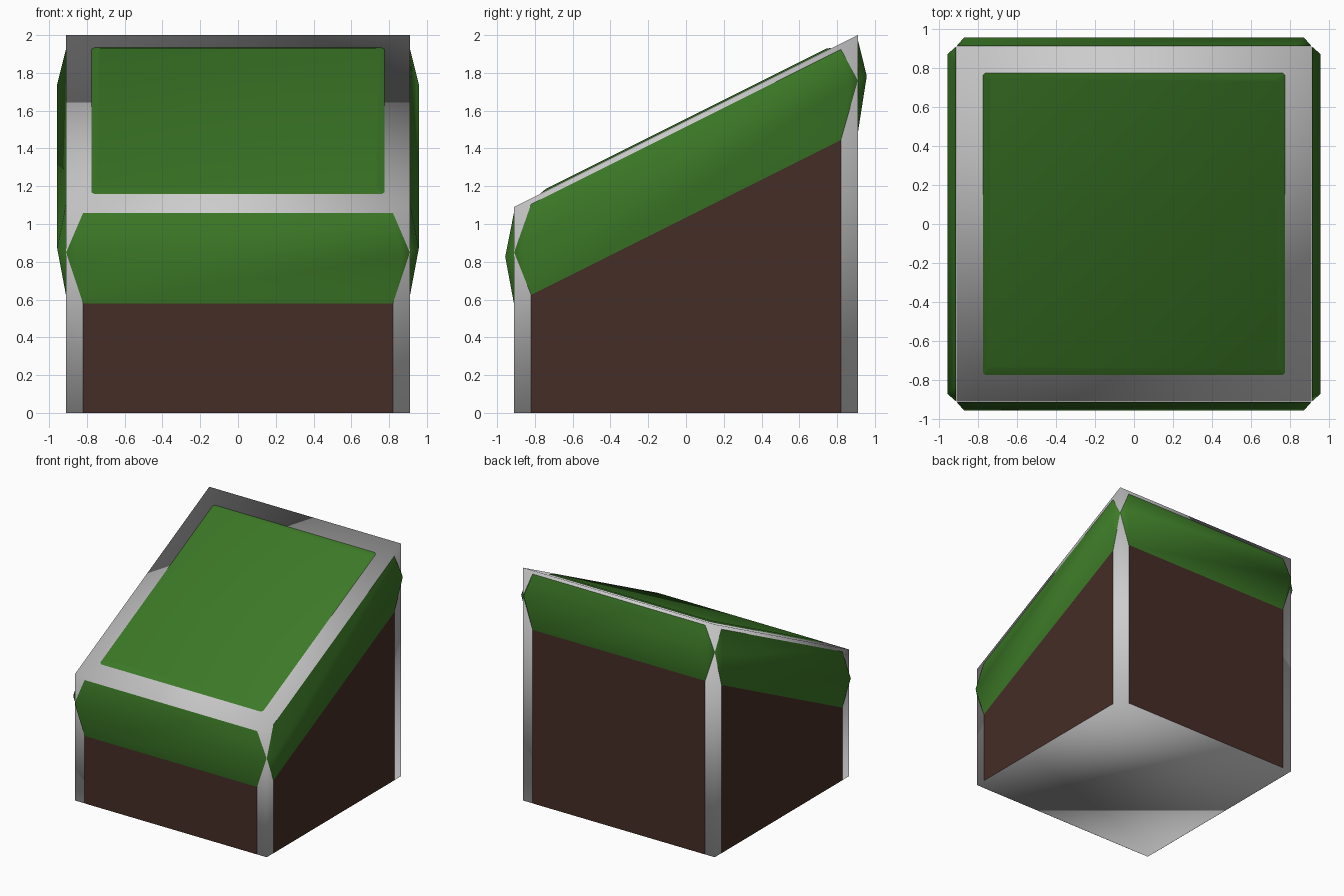
import bpy, bmesh
from math import pi
from mathutils import Matrix, Vector

if "Cube" in bpy.data.objects:
    bpy.data.objects.remove(bpy.data.objects["Cube"])

SLOPE = 0.5      # rise of the ground per unit of y
HALF = 0.91      # half width of the block
TOP = 1.545      # ground height at the centre


def material(name, colour):
    m = bpy.data.materials.new(name)
    m.diffuse_color = (*colour, 1)
    m.use_nodes = True
    m.node_tree.nodes["Principled BSDF"].inputs["Base Color"].default_value = m.diffuse_color
    return m


green = material("grass_green", (0.045, 0.19, 0.02))
brown = material("soil_brown", (0.06, 0.026, 0.019))


def add_part(name, verts, faces, mat=None, turn=0, ground=0.0):
    """Turn the points about z, then lift everything above `ground` along the slope."""
    rot = Matrix.Rotation(turn * pi / 2, 3, 'Z')
    pts = []
    for v in verts:
        p = rot @ Vector(v)
        if p.z > ground:
            p.z += SLOPE * p.y
        pts.append(p)
    mesh = bpy.data.meshes.new(name)
    mesh.from_pydata(pts, [], faces)
    mesh.polygons.foreach_set("use_smooth", [True] * len(mesh.polygons))
    if mat:
        mesh.materials.append(mat)
    obj = bpy.data.objects.new(name, mesh)
    bpy.context.collection.objects.link(obj)
    return obj


def square(half, z, cut=0.0):
    """Counter-clockwise square, with optional cut corners."""
    if not cut:
        return [(-half, -half, z), (half, -half, z), (half, half, z), (-half, half, z)]
    a, b = half, half - cut
    return [(-b, -a, z), (b, -a, z), (a, -b, z), (a, b, z),
            (b, a, z), (-b, a, z), (-a, b, z), (-a, -b, z)]


def bridge(n):
    return [(i, (i + 1) % n, (i + 1) % n + n, i + n) for i in range(n)]


# Grey block with sloping top
add_part("sloped_block", square(HALF, 0) + square(HALF, TOP),
         [(3, 2, 1, 0), (4, 5, 6, 7)] + bridge(4))

# Low grass panel on the slope
add_part("top_grass", square(0.775, TOP + 0.001, 0.015) + square(0.742, TOP + 0.012, 0.012),
         [tuple(range(8, 16))] + bridge(8), green)

# Soil panel and bulging grass edge on each of the four sides
W, low, mid, high = 0.82, 1.035, 1.305, 1.515
face_y = -HALF - 0.001
for i, side in enumerate(("front", "right", "back", "left")):
    add_part(side + "_soil",
             [(-W, face_y, 0), (W, face_y, 0), (W, face_y, low), (-W, face_y, low)],
             [(0, 1, 2, 3)], brown, i)
    add_part(side + "_grass_edge",
             [(-W, face_y, low), (W, face_y, low),
              (-HALF, face_y, mid), (-0.87, -0.957, mid),
              (0.87, -0.957, mid), (HALF, face_y, mid),
              (-W, face_y, high), (W, face_y, high)],
             [(0, 1, 4, 3), (3, 4, 7, 6),
              (0, 3, 2), (2, 3, 6), (1, 5, 4), (4, 5, 7)], green, i)
